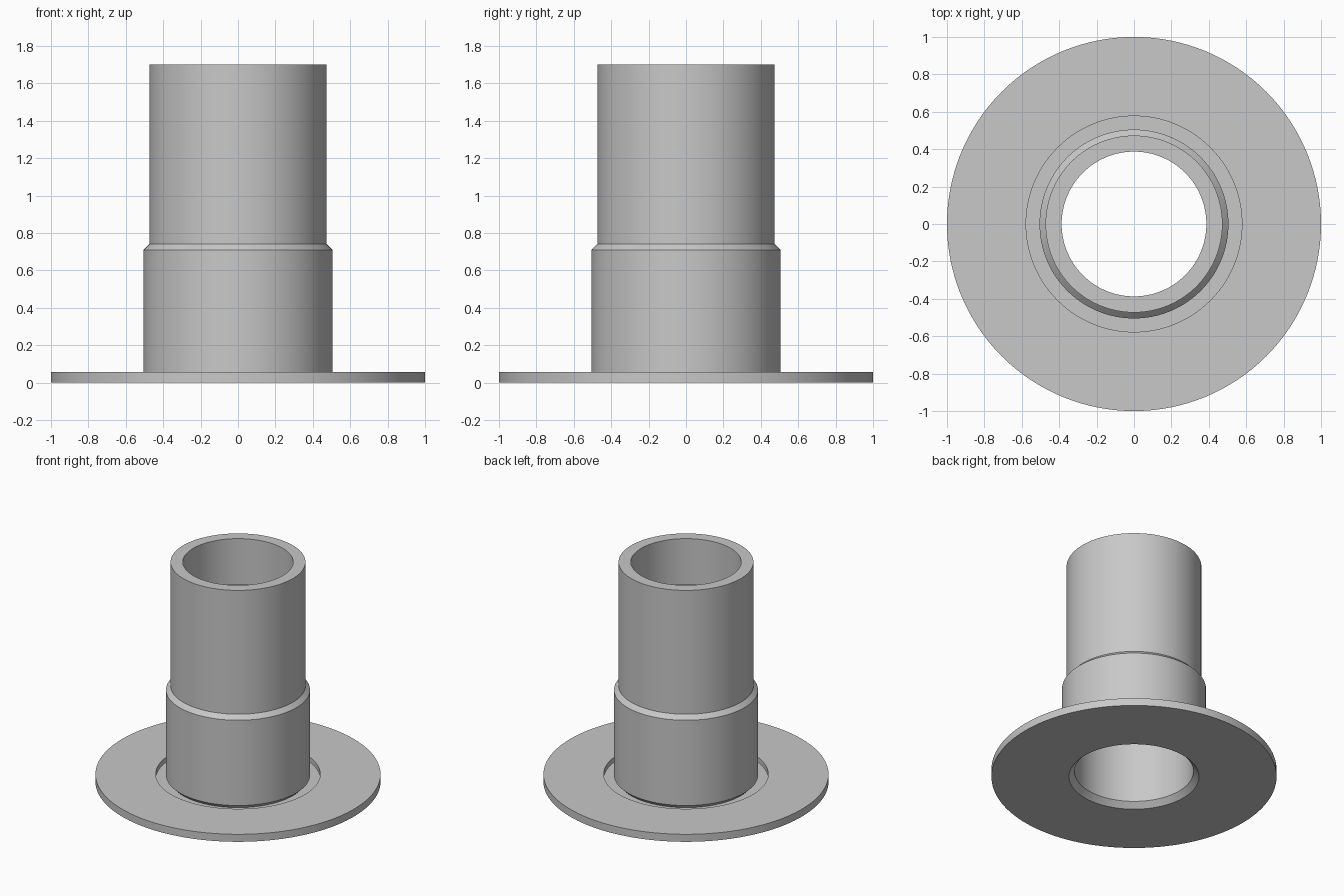
import bpy
import bmesh
from math import cos, sin, tau, radians

SIDES = 128

default_cube = bpy.data.objects.get("Cube")
if default_cube:
    bpy.data.objects.remove(default_cube, do_unlink=True)

# One plain grey for the whole fitting
grey = bpy.data.materials.new("light grey")
grey.use_nodes = True
colour = (0.58, 0.58, 0.58, 1)
grey.diffuse_color = colour
grey.node_tree.nodes["Principled BSDF"].inputs["Base Color"].default_value = colour


def lathe(name, profile):
    """Turn an open (radius, height) profile around the z axis."""
    bm = bmesh.new()
    rings = [[bm.verts.new((r * cos(tau * i / SIDES), r * sin(tau * i / SIDES), z))
              for i in range(SIDES)] for r, z in profile]
    for low, high in zip(rings, rings[1:]):
        for i in range(SIDES):
            j = (i + 1) % SIDES
            bm.faces.new((low[i], low[j], high[j], high[i]))
    mesh = bpy.data.meshes.new(name)
    bm.to_mesh(mesh)
    bm.free()
    mesh.materials.append(grey)
    obj = bpy.data.objects.new(name, mesh)
    bpy.context.collection.objects.link(obj)
    bpy.ops.object.select_all(action='DESELECT')
    obj.select_set(True)
    bpy.context.view_layer.objects.active = obj
    bpy.ops.object.shade_smooth_by_angle(angle=radians(30))
    return obj


# Flat flange with a shallow recess around the tube and a countersunk hole
PLATE_TOP, FLOOR = 0.058, 0.02
LIP, FOOT = 0.437, 0.475
lathe("flange", [(LIP, FLOOR), (0.456, 0), (1, 0), (1, PLATE_TOP),
                 (0.577, PLATE_TOP), (0.577, FLOOR), (FOOT, FLOOR)])

# Tube: chamfered thick sleeve, thinner neck, and a stepped bore
SLEEVE, NECK, BORE, SOCKET = 0.505, 0.473, 0.387, 0.417
lathe("stepped_tube", [(FOOT, FLOOR), (SLEEVE, 0.05), (SLEEVE, 0.71), (NECK, 0.742),
                       (NECK, 1.7), (BORE, 1.7), (BORE, 1.346),
                       (SOCKET, 1.346), (SOCKET, 0.041), (LIP, FLOOR)])
